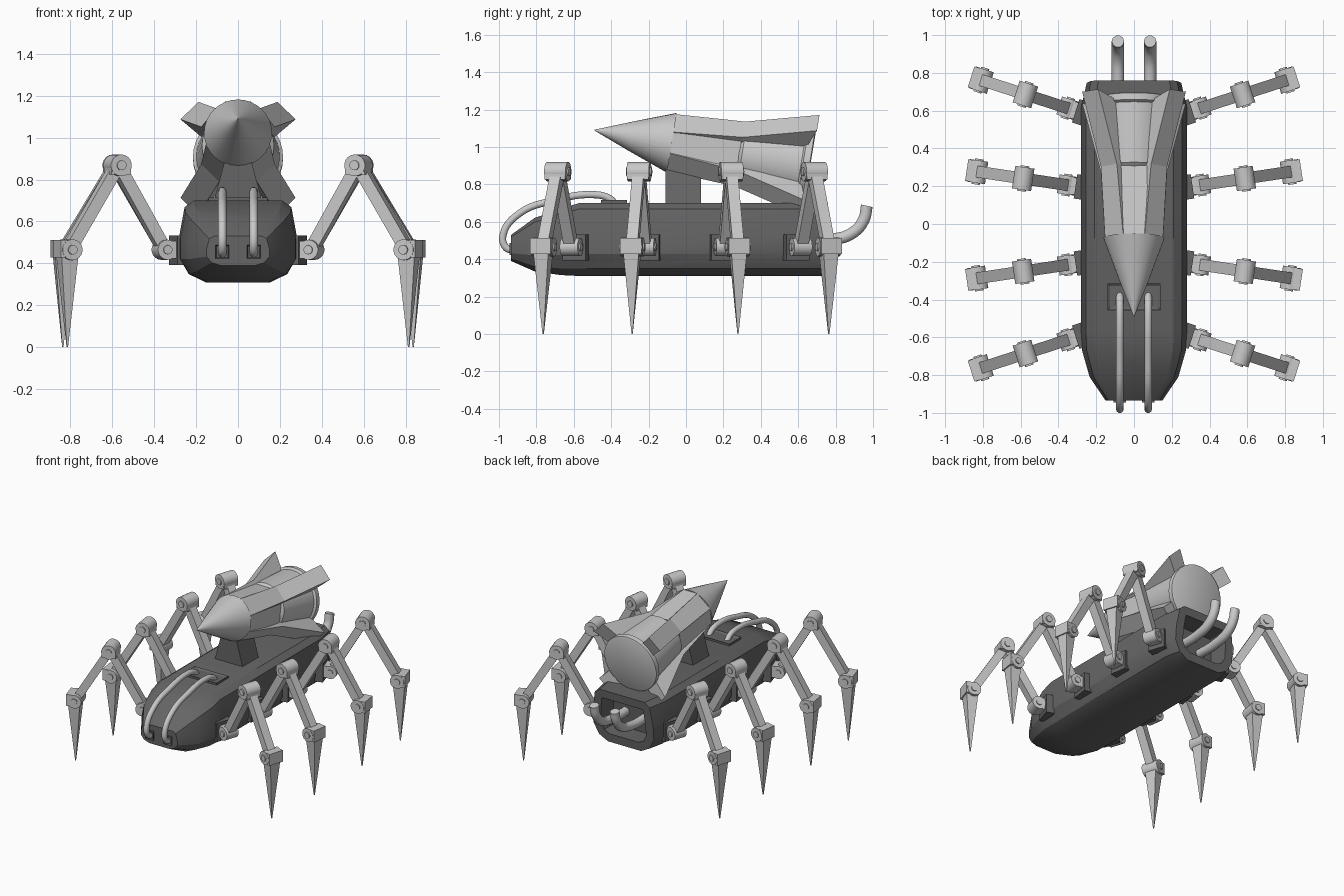
import bpy, bmesh, math
from mathutils import Matrix, Vector

if "Cube" in bpy.data.objects:
    bpy.data.objects.remove(bpy.data.objects["Cube"])


def material(name, v):
    m = bpy.data.materials.new(name)
    m.diffuse_color = (v, v, v, 1)
    m.use_nodes = True
    m.node_tree.nodes["Principled BSDF"].inputs["Base Color"].default_value = m.diffuse_color
    return m


LIGHT = material("light grey metal", 0.58)
DARK = material("dark grey hull", 0.13)


def finish(bm, name, mat, smooth=True, matrix=None):
    bmesh.ops.recalc_face_normals(bm, faces=bm.faces)
    me = bpy.data.meshes.new(name)
    bm.to_mesh(me)
    bm.free()
    ob = bpy.data.objects.new(name, me)
    bpy.context.collection.objects.link(ob)
    me.materials.append(mat)
    if matrix is not None:
        ob.matrix_world = matrix
    if smooth:
        bpy.ops.object.select_all(action='DESELECT')
        ob.select_set(True)
        bpy.context.view_layer.objects.active = ob
        bpy.ops.object.shade_smooth_by_angle(angle=math.radians(28))
    return ob


def loft(bm, rings):
    """Skin closed rings of points and cap both ends; returns the last cap."""
    vs = [[bm.verts.new(p) for p in r] for r in rings]
    n = len(vs[0])
    for a, b in zip(vs, vs[1:]):
        for i in range(n):
            j = (i + 1) % n
            bm.faces.new((a[i], a[j], b[j], b[i]))
    bm.faces.new(vs[0])
    return bm.faces.new(vs[-1])


def box(bm, c, s):
    return bmesh.ops.create_cube(bm, size=1, matrix=Matrix.Translation(c) @ Matrix.Diagonal((*s, 1)))


def beam(bm, p, q, w, d):
    p, q = Vector(p), Vector(q)
    rot = (q - p).to_track_quat('Z', 'Y').to_matrix().to_4x4()
    bmesh.ops.create_cube(bm, size=1, matrix=Matrix.Translation((p + q) / 2) @ rot
                          @ Matrix.Diagonal((d, w, (q - p).length, 1)))


def hinge(bm, u, z, r, w):
    """Joint drum lying across the leg with small axle ends."""
    for rr, ww in ((r, w), (r * 0.45, w + 0.016)):
        bmesh.ops.create_cone(bm, cap_ends=True, segments=18, radius1=rr, radius2=rr, depth=ww,
                              matrix=Matrix.Translation((u, 0, z)) @ Matrix.Rotation(math.pi / 2, 4, 'X'))


def tube(name, pts, r, mat):
    cu = bpy.data.curves.new(name, 'CURVE')
    cu.dimensions = '3D'
    cu.bevel_depth, cu.bevel_resolution = r, 3
    cu.resolution_u, cu.use_fill_caps = 6, True
    sp = cu.splines.new('BEZIER')
    sp.bezier_points.add(len(pts) - 1)
    for bp, p in zip(sp.bezier_points, pts):
        bp.co = p
        bp.handle_left_type = bp.handle_right_type = 'AUTO'
    ob = bpy.data.objects.new(name, cu)
    bpy.context.collection.objects.link(ob)
    cu.materials.append(mat)
    bpy.ops.object.select_all(action='DESELECT')
    ob.select_set(True)
    bpy.context.view_layer.objects.active = ob
    bpy.ops.object.convert(target='MESH')
    bpy.ops.object.shade_smooth_by_angle(angle=math.radians(40))


# Hull: one bevelled cross-section lofted along y, with a hollow stern
SECTION = [(0.55, 0), (0.84, 0.1), (1, 0.3), (1, 0.57), (0.91, 0.92), (0.75, 1)]


def hull_ring(y, w, b, t, lean=0):
    half = [(k * w, h) for k, h in SECTION]
    full = half + [(-x, h) for x, h in reversed(half)]
    return [(x, y + lean * h, b + (t - b) * h) for x, h in full]


bm = bmesh.new()
stern = loft(bm, [hull_ring(-0.935, 0.15, 0.39, 0.53), hull_ring(-0.81, 0.235, 0.335, 0.62),
                  hull_ring(-0.67, 0.275, 0.315, 0.67), hull_ring(-0.57, 0.28, 0.31, 0.70),
                  hull_ring(0.62, 0.28, 0.31, 0.70), hull_ring(0.73, 0.25, 0.31, 0.70, 0.03)])
bmesh.ops.recalc_face_normals(bm, faces=bm.faces)
bmesh.ops.inset_region(bm, faces=[stern], thickness=0.065)
ext = bmesh.ops.extrude_face_region(bm, geom=[stern])
bmesh.ops.translate(bm, vec=(0, -0.15, 0), verts=[g for g in ext['geom'] if isinstance(g, bmesh.types.BMVert)])
if stern.is_valid:
    bmesh.ops.delete(bm, geom=[stern], context='FACES')
finish(bm, "hull", DARK)

# Recessed hose sockets on the deck and on the bow
for name, c, s, axis in [("deck_socket", (0, -0.385, 0.695), (0.28, 0.14, 0.04), Vector((0, 0, 1))),
                         ("bow_socket_left", (-0.075, -0.93, 0.455), (0.065, 0.03, 0.065), Vector((0, -1, 0))),
                         ("bow_socket_right", (0.075, -0.93, 0.455), (0.065, 0.03, 0.065), Vector((0, -1, 0)))]:
    bm = bmesh.new()
    box(bm, c, s)
    bm.normal_update()
    face = max(bm.faces, key=lambda f: f.normal.dot(axis))
    bmesh.ops.inset_region(bm, faces=[face], thickness=0.02 if s[0] > 0.1 else 0.008)
    bmesh.ops.translate(bm, vec=axis * -0.009, verts=face.verts[:])
    finish(bm, name, DARK, False)

# Front hoses and rear exhaust pipes
for side, sx in (("left", -1), ("right", 1)):
    tube("front_hose_" + side, [(sx * 0.075, y, z) for y, z in
         [(-0.925, 0.445), (-0.965, 0.465), (-0.978, 0.53), (-0.89, 0.645), (-0.70, 0.715),
          (-0.50, 0.745), (-0.41, 0.725), (-0.375, 0.69)]], 0.02, LIGHT)
    tube("exhaust_pipe_" + side, [(sx * 0.085, y, z) for y, z in
         [(0.56, 0.50), (0.78, 0.505), (0.89, 0.54), (0.95, 0.61), (0.967, 0.685)]], 0.033, LIGHT)

# Pedestal under the rocket
bm = bmesh.new()
loft(bm, [[(sx * w, y, z) for sx, y in ((-1, -0.11), (1, -0.11), (1, 0.08), (-1, 0.08))]
          for w, z in ((0.12, 0.68), (0.055, 0.92))])
finish(bm, "rocket_pedestal", DARK, False)

# Rocket: axis runs along local +y from the nose tip, tilted nose-up
TILT = Matrix.Translation((0, -0.49, 1.09)) @ Matrix.Rotation(math.radians(-9.3), 4, 'X')


def revolve(name, profile, n=32):
    bm = bmesh.new()
    loft(bm, [[(r * math.cos(2 * math.pi * i / n), s, r * math.sin(2 * math.pi * i / n))
               for i in range(n)] for s, r in profile])
    finish(bm, name, LIGHT, True, TILT)


revolve("rocket_nose", [(0, 0.002), (0.2, 0.08), (0.42, 0.162)])
revolve("rocket_body", [(0.41, 0.146), (0.78, 0.15), (0.80, 0.172), (1.13, 0.20)])
revolve("rocket_tail_disc", [(1.12, 0.2), (1.13, 0.215), (1.165, 0.215), (1.17, 0.205)])

# Flat panels on the four sides between the fins
for i, name in enumerate(("right", "top", "left", "bottom")):
    bm = bmesh.new()
    loft(bm, [[(r, s, v) for r, v in ((0.12, -w), (0.12, w), (0.153, w), (0.153, -w))]
              for s, w in ((0.42, 0.055), (0.785, 0.08))])
    finish(bm, "rocket_panel_" + name, LIGHT, False, TILT @ Matrix.Rotation(-i * math.pi / 2, 4, 'Y'))

# Four diagonal fins that start at the nose and flare at the tail
for i, name in enumerate(("upper_right", "upper_left", "lower_left", "lower_right")):
    bm = bmesh.new()
    loft(bm, [[(0.1, s0, -w0), (0.1, s0, w0), (r, s1, w1), (r, s1, -w1)] for s0, s1, r, w0, w1 in
              [(0.42, 0.42, 0.15, 0.055, 0.068), (0.79, 0.79, 0.188, 0.06, 0.06),
               (1.11, 1.175, 0.328, 0.05, 0.06)]])
    finish(bm, "rocket_fin_" + name, LIGHT, False,
           TILT @ Matrix.Rotation(-(i + 0.5) * math.pi / 2, 4, 'Y'))

# Legs: four per side, each built in its own radial plane
HIP, KNEE, ANKLE = (0.075, 0, 0.465), (0.31, 0, 0.868), (0.555, 0, 0.465)
for side, sx in (("left", -1), ("right", 1)):
    for row, y0, deg in (("front", -0.59, -18), ("mid_front", -0.205, -8.5),
                         ("mid_rear", 0.195, 8.5), ("rear", 0.59, 18)):
        a = math.radians(deg)
        place = Matrix.Translation((sx * 0.28, y0, 0)) @ Matrix.Rotation(
            math.atan2(math.sin(a), sx * math.cos(a)), 4, 'Z')
        bm = bmesh.new()
        box(bm, (0.0, 0, 0.462), (0.06, 0.13, 0.14))
        finish(bm, f"hip_bracket_{row}_{side}", DARK, False, place)
        bm = bmesh.new()
        box(bm, (0.045, 0, 0.465), (0.06, 0.09, 0.085))
        hinge(bm, HIP[0], HIP[2], 0.048, 0.1)
        beam(bm, HIP, KNEE, 0.058, 0.062)
        hinge(bm, KNEE[0], KNEE[2], 0.052, 0.12)
        box(bm, (KNEE[0], 0, 0.85), (0.1, 0.115, 0.05))
        beam(bm, KNEE, ANKLE, 0.058, 0.062)
        hinge(bm, ANKLE[0], ANKLE[2], 0.05, 0.12)
        box(bm, (ANKLE[0] + 0.03, 0, 0.47), (0.055, 0.115, 0.085))
        # pointed four-sided foot
        bmesh.ops.create_cone(bm, cap_ends=True, segments=4, radius1=0.004, radius2=0.06, depth=0.44,
                              matrix=Matrix.Translation((0.562, 0, 0.22)) @ Matrix.Rotation(math.pi / 4, 4, 'Z'))
        finish(bm, f"leg_{row}_{side}", LIGHT, True, place)
